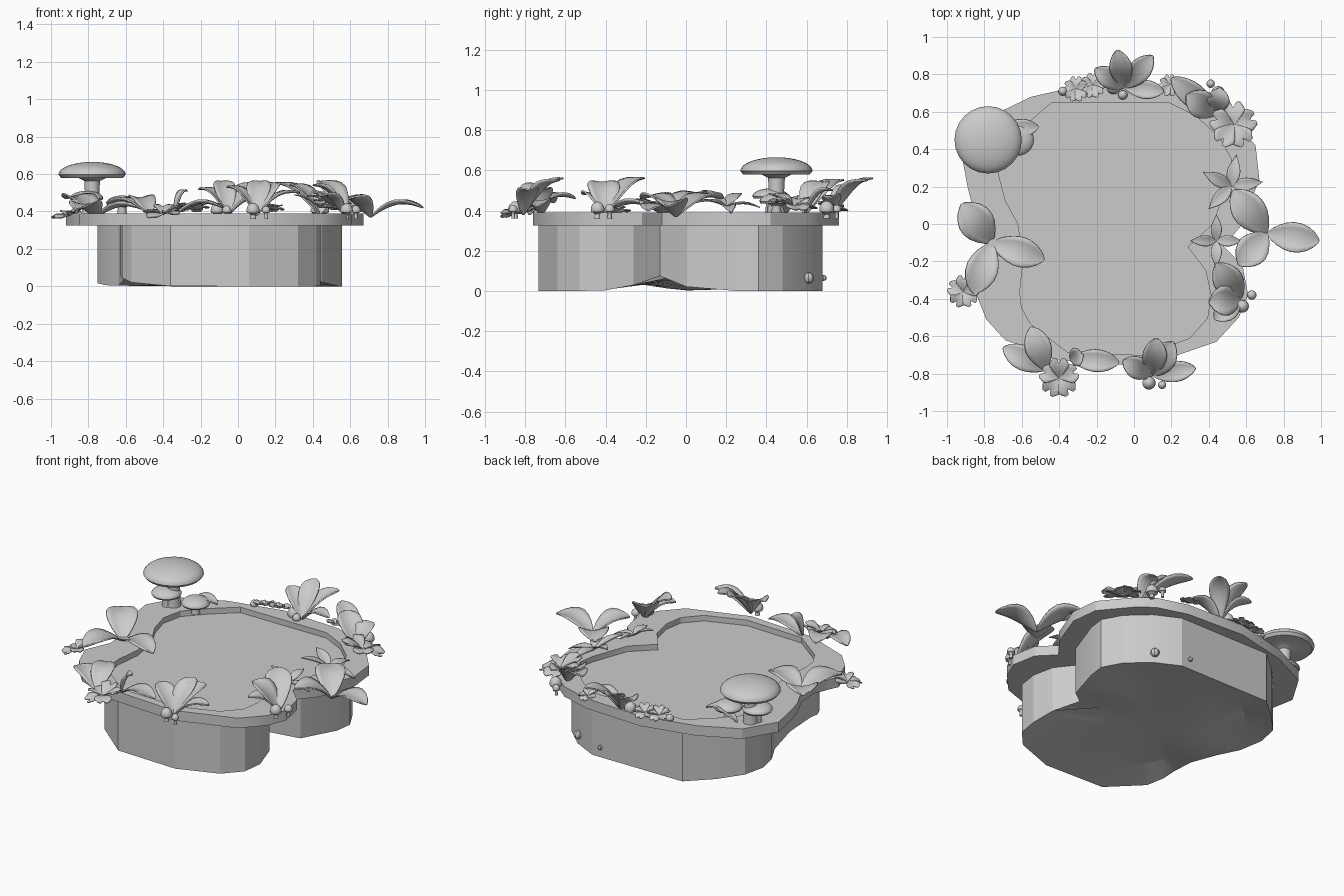
import bpy
import bmesh
import math
from mathutils import Vector

cube = bpy.data.objects.get("Cube")
if cube:
    bpy.data.objects.remove(cube, do_unlink=True)

grey = bpy.data.materials.new("plain_grey")
grey.use_nodes = True
GREY = (0.6, 0.6, 0.6, 1)
grey.diffuse_color = GREY
grey.node_tree.nodes["Principled BSDF"].inputs["Base Color"].default_value = GREY

RIM_TOP, RIM_LOW, WATER = .39, .325, .354


def finish(bm, name, angle=30, thickness=0):
    """Turn a bmesh into a shaded object in the scene."""
    bmesh.ops.recalc_face_normals(bm, faces=bm.faces)
    mesh = bpy.data.meshes.new(name)
    bm.to_mesh(mesh)
    bm.free()
    mesh.materials.append(grey)
    obj = bpy.data.objects.new(name, mesh)
    bpy.context.collection.objects.link(obj)
    bpy.ops.object.select_all(action='DESELECT')
    obj.select_set(True)
    bpy.context.view_layer.objects.active = obj
    bpy.ops.object.shade_smooth_by_angle(angle=math.radians(angle))
    if thickness:
        solid = obj.modifiers.new("thickness", 'SOLIDIFY')
        solid.thickness = thickness
        solid.offset = 0


def bridge(bm, a, b):
    """Join two closed rings of equal length with quads."""
    for i in range(len(a)):
        j = (i + 1) % len(a)
        bm.faces.new((a[i], a[j], b[j], b[i]))


# Pond outlines, counter-clockwise from the front
BODY = [(-.36, -.72), (.06, -.735), (.32, -.64), (.42, -.53), (.44, -.4), (.41, -.26),
        (.31, -.13), (.45, 0), (.54, .25), (.555, .36), (.49, .48), (.36, .6), (.2, .68),
        (-.2, .68), (-.45, .68), (-.6, .55), (-.72, .42), (-.75, .28), (-.71, .13),
        (-.64, 0), (-.61, -.2), (-.63, -.38), (-.62, -.47), (-.57, -.56)]
RIM = [(-.4, -.73), (.06, -.76), (.44, -.63), (.56, -.5), (.61, -.38), (.58, -.22),
       (.48, -.12), (.58, 0), (.67, .24), (.65, .42), (.5, .6), (.4, .68), (.2, .74),
       (-.2, .76), (-.55, .68), (-.8, .56), (-.92, .36), (-.89, .2), (-.86, .08),
       (-.79, -.06), (-.78, -.2), (-.85, -.36), (-.79, -.51), (-.69, -.62)]
MIDDLE = Vector((-.2, .02))


def scaled(outline, k):
    return [MIDDLE + (Vector(p) - MIDDLE) * k for p in outline]


def ring(bm, outline, height):
    return [bm.verts.new((p[0], p[1], height(p) if callable(height) else height))
            for p in outline]


def underside(p):
    """Lumpy base that lifts at the two waists."""
    def bump(x, y, size):
        return math.exp(-((p[0] - x) ** 2 + (p[1] - y) ** 2) / size ** 2)
    return .075 * bump(.31, -.13, .17) + .06 * bump(-.62, -.36, .2) + .02 * bump(-.7, .35, .2)


def lumpy(p):
    return underside(p) + .025 * (1 + math.sin(7 * p[0] + 2) * math.cos(6 * p[1]))


# Pond body
bm = bmesh.new()
wall = ring(bm, BODY, underside)
bridge(bm, ring(bm, BODY, RIM_LOW + .01), wall)
for k in (.75, .5, .25):
    inner = ring(bm, scaled(BODY, k), lumpy)
    bridge(bm, wall, inner)
    wall = inner
bm.faces.new(wall)
finish(bm, "pond_body", 18)

# Rim slab with a hole for the water
bm = bmesh.new()
hole = scaled(BODY, .955)
loops = [ring(bm, *args) for args in
         ((RIM, RIM_TOP), (RIM, RIM_LOW), (hole, RIM_LOW), (hole, RIM_TOP))]
for i in range(4):
    bridge(bm, loops[i], loops[(i + 1) % 4])
finish(bm, "pond_rim")

bm = bmesh.new()
bm.faces.new(ring(bm, scaled(BODY, .96), WATER))
finish(bm, "water_surface")

# How far each column of a heart petal is pulled back at the tip
NOTCH = (.3, .06, .05, .3, .05, .06, .3)


def blade(bm, base, tip, width, shape="leaf", arch=.045, cup=.25):
    """Add one cupped leaf or petal running from base to tip."""
    base, tip = Vector(base), Vector(tip)
    along = tip - base
    side = along.cross(Vector((0, 0, 1))).normalized()
    normal = side.cross(along).normalized()
    rows, steps = [], 10
    for i in range(steps + 1):
        t = (1 - math.cos(math.pi * i / steps)) / 2
        if shape == "leaf":
            w = max(.01, math.sin(math.pi * t ** 1.15)) ** .6
        elif shape == "star":
            w = max(.03, math.sin(math.pi * t ** .8))
        else:
            w = .1 + .9 * math.sin(t * 2)
        w *= width / 2
        row = []
        for k in range(7):
            s = k / 3 - 1
            reach = t - NOTCH[k] * t ** 3 if shape == "heart" else t
            p = base + along * reach + side * (w * s) + normal * (cup * w * s * s)
            p.z += arch * math.sin(math.pi * t)
            row.append(bm.verts.new(p))
        rows.append(row)
    for a, b in zip(rows, rows[1:]):
        for k in range(6):
            bm.faces.new((a[k], a[k + 1], b[k + 1], b[k]))


# Leaf clusters: base point, then tip points with leaf widths
CLUSTERS = {
    "left_leaves": ((-.76, -.1, .37), [(-.92, .11, .47, .19), (-.48, -.19, .4, .16),
                                       (-.86, -.37, .41, .17)]),
    "right_leaves": ((.71, -.05, .37), [(.99, -.09, .42, .16), (.53, .18, .46, .18),
                                        (.56, -.22, .46, .17)]),
    "right_front_leaves": ((.57, -.4, .38), [(.44, -.21, .56, .16), (.4, -.42, .54, .16),
                                             (.43, -.51, .48, .12)]),
    "front_leaves": ((.1, -.81, .38), [(-.06, -.73, .53, .12), (.12, -.61, .56, .13),
                                       (.21, -.63, .55, .14), (.33, -.77, .5, .11)]),
    "front_left_leaves": ((-.47, -.78, .38), [(-.55, -.55, .46, .14), (-.7, -.66, .44, .13)]),
    "front_middle_leaves": ((-.34, -.72, .38), [(-.08, -.74, .42, .12), (-.27, -.7, .51, .1)]),
    "back_leaves": ((-.05, .73, .38), [(-.21, .83, .52, .11), (-.09, .93, .56, .12),
                                       (.1, .9, .55, .12), (.16, .71, .46, .1)]),
    "back_right_leaves": ((.44, .59, .38), [(.2, .78, .55, .13), (.28, .69, .54, .15),
                                            (.46, .73, .5, .12)]),
    "mushroom_leaves": ((-.72, .5, .39), [(-.51, .52, .44, .1)]),
}
for name, (base, tips) in CLUSTERS.items():
    bm = bmesh.new()
    for x, y, z, width in tips:
        blade(bm, base, (x, y, z), width)
    finish(bm, name, 50, .008)


def flower(name, x, y, z, radius, petals, shape, turn):
    """Radial flower that leans gently away from the pond."""
    bm = bmesh.new()
    out = Vector((x, y)).normalized()
    for i in range(petals):
        a = turn + math.tau * i / petals
        d = Vector((math.cos(a), math.sin(a)))
        tip = Vector((x, y)) + d * radius
        rise = radius * (.15 - .35 * d.dot(out))
        width = radius * (.95 if shape == "heart" else .42)
        blade(bm, (x, y, z), (tip.x, tip.y, z + rise), width, shape, radius * .1, .2)
    finish(bm, name, 50, .006)


BLOSSOMS = [(-.4, -.82, .385, .11), (-.91, -.36, .375, .09), (.53, .53, .42, .13),
            (-.31, .72, .41, .07), (-.22, .74, .41, .07), (.19, .74, .41, .06)]
for i, spot in enumerate(BLOSSOMS):
    flower(f"blossom_{i + 1}", *spot, 5, "heart", math.pi / 2)
flower("star_flower_front", .44, -.09, .42, .14, 4, "star", 0)
flower("star_flower_back", .52, .2, .42, .17, 5, "star", .15)


def mushroom(name, x, y, low, top, radius, stem, cap):
    """Lathe a domed cap on a flared stem."""
    brim = top - cap * .8
    profile = [(0, low), (stem * 1.1, low), (stem * .9, (low + brim) / 2),
               (stem, brim - cap * .4), (stem * 1.8, brim - cap * .2),
               (radius * .92, brim - cap * .2)]
    for i in range(9):
        a = math.pi / 2 * i / 8
        profile.append((radius * math.cos(a), brim + cap * .8 * math.sin(a)))
    bm = bmesh.new()
    verts = [bm.verts.new((r, 0, z)) for r, z in profile]
    edges = [bm.edges.new(pair) for pair in zip(verts, verts[1:])]
    bmesh.ops.spin(bm, geom=verts + edges, cent=(0, 0, 0), axis=(0, 0, 1),
                   angle=math.tau, steps=24)
    bmesh.ops.remove_doubles(bm, verts=bm.verts, dist=.0005)
    bmesh.ops.translate(bm, verts=bm.verts, vec=(x, y, 0))
    finish(bm, name, 45)


# Mushroom group
mushroom("large_mushroom", -.78, .45, .38, .665, .18, .042, .085)
mushroom("small_mushroom_left", -.81, .42, .38, .51, .09, .025, .05)
mushroom("small_mushroom_right", -.62, .45, .38, .485, .085, .025, .05)

# Button mushrooms tucked between the plants
BUTTONS = [(.08, -.85, .035), (.15, -.86, .022), (.58, -.44, .034), (.63, -.38, .025),
           (-.38, .71, .024), (-.11, .73, .036), (-.06, .69, .025), (.41, .75, .022),
           (.45, .7, .037)]
for i, (x, y, r) in enumerate(BUTTONS):
    mushroom(f"button_mushroom_{i + 1}", x, y, .36, .4 + r * 1.3, r, r * .4, r * 1.5)

# Knobs on the back wall
for name, x, y, r in (("large_knob", .35, .61, .028), ("small_knob", .14, .685, .015)):
    bm = bmesh.new()
    bmesh.ops.create_uvsphere(bm, u_segments=8, v_segments=6, radius=r)
    bmesh.ops.translate(bm, verts=bm.verts, vec=(x, y, .065))
    finish(bm, name)
